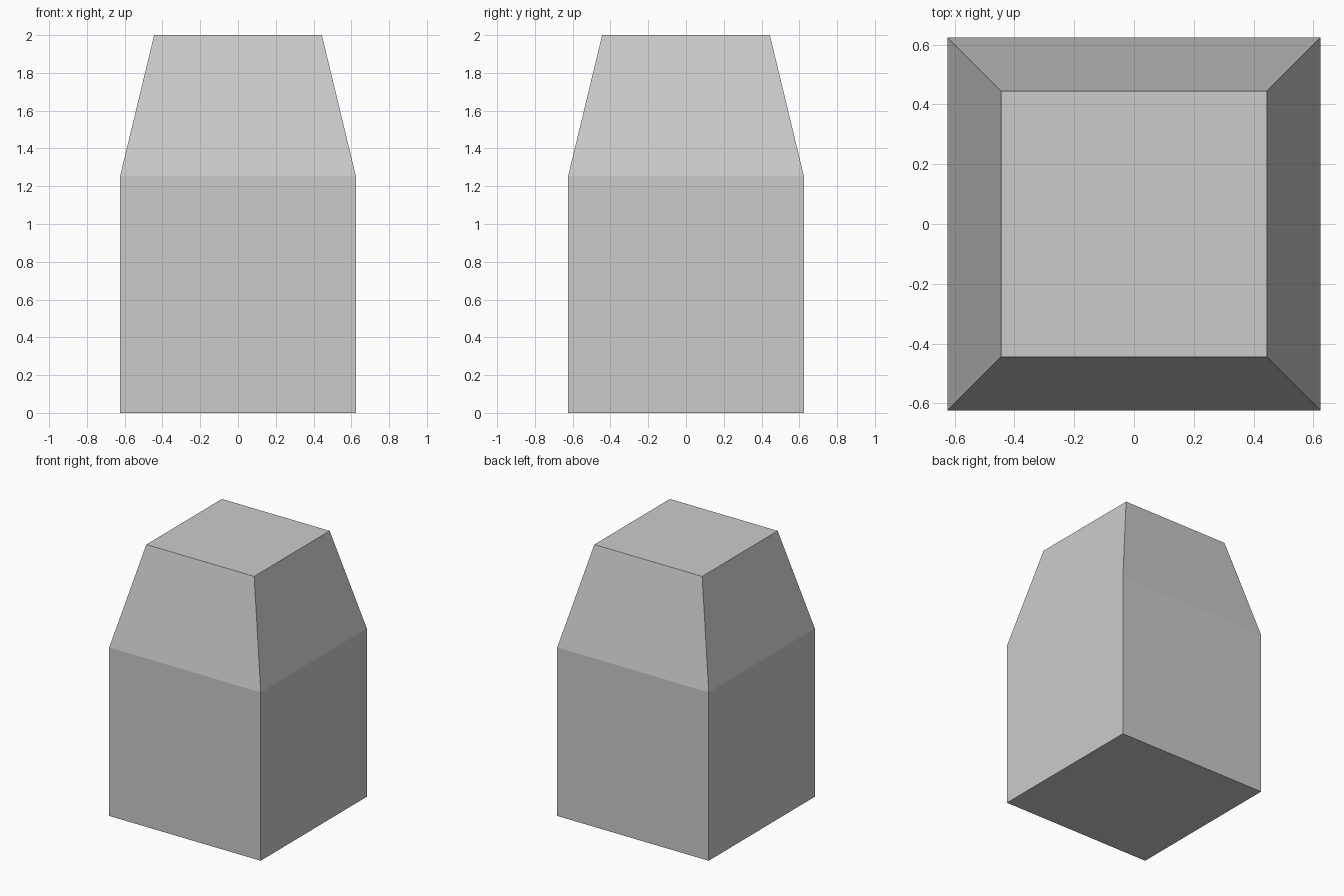
import bpy
import bmesh

if "Cube" in bpy.data.objects:
    bpy.data.objects.remove(bpy.data.objects["Cube"])

# Square cross-sections from bottom to top: (half width, height)
SECTIONS = [(0.624, 0.0), (0.624, 1.254), (0.444, 2.0)]
CORNERS = [(-1, -1), (1, -1), (1, 1), (-1, 1)]


def stacked_block(name, sections):
    """Closed solid skinned through a stack of square sections."""
    bm = bmesh.new()
    rings = [[bm.verts.new((x * h, y * h, z)) for x, y in CORNERS]
             for h, z in sections]
    for lower, upper in zip(rings, rings[1:]):
        for i in range(4):
            j = (i + 1) % 4
            bm.faces.new((lower[i], lower[j], upper[j], upper[i]))
    bm.faces.new(rings[0][::-1])
    bm.faces.new(rings[-1])
    mesh = bpy.data.meshes.new(name)
    bm.to_mesh(mesh)
    bm.free()
    obj = bpy.data.objects.new(name, mesh)
    bpy.context.collection.objects.link(obj)
    return obj


# Straight block with a tapered top
stacked_block("tapered_block", SECTIONS)
